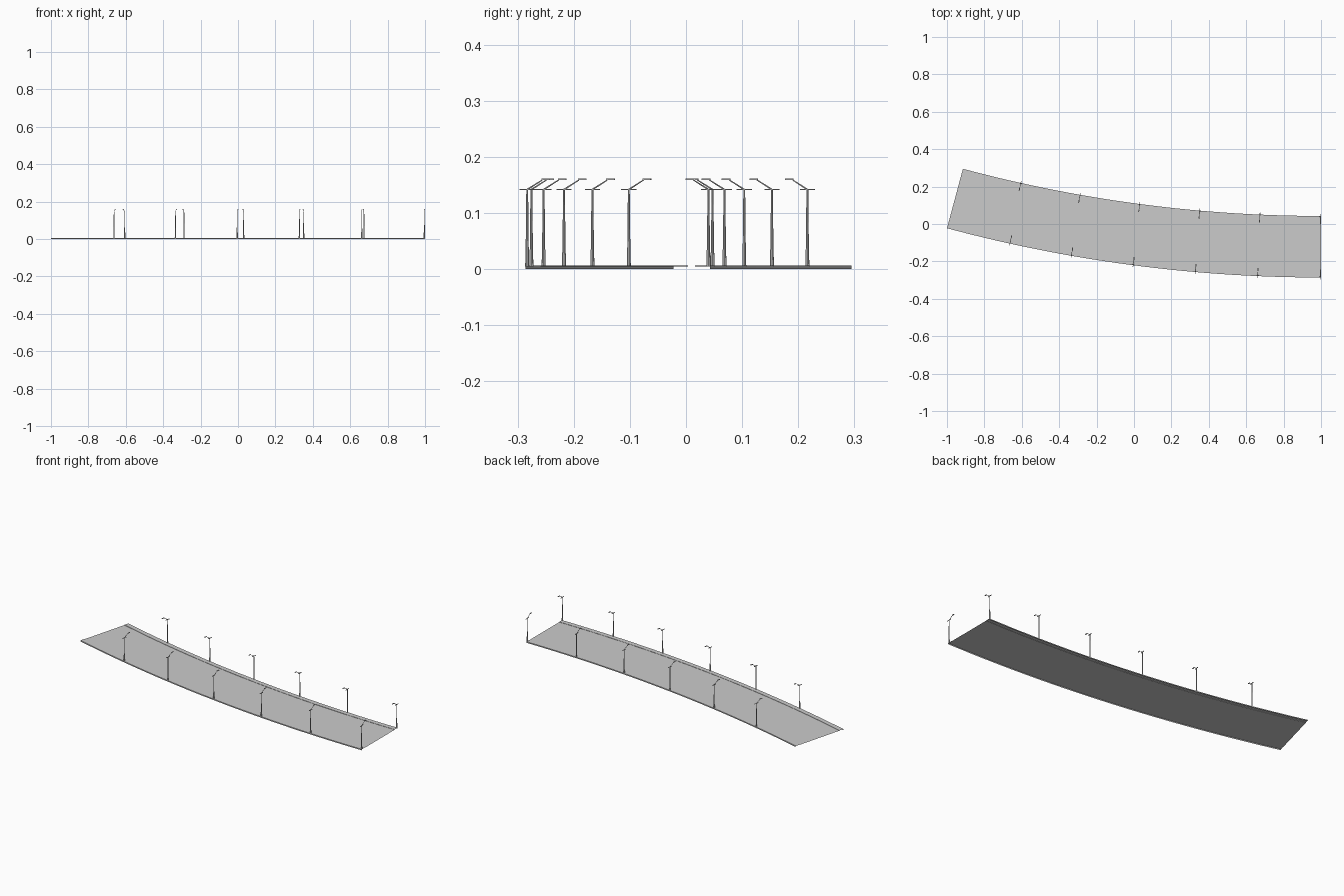
import bpy, bmesh
from math import sin, cos, radians
from mathutils import Vector

if "Cube" in bpy.data.objects:
    bpy.data.objects.remove(bpy.data.objects["Cube"])

R_OUT, R_IN = 7.727, 7.398      # front and back edge radii of the bend
CY = R_OUT - 0.286              # bend centre is at (1, CY)
SWEEP, SEGS = 15.0, 30
WALK = 0.027                    # pavement strip width
Z_WALK, Z_ROAD = 0.0065, 0.005


def bend(deg, r, z):
    a = radians(deg)
    return Vector((1 - r * sin(a), CY - r * cos(a), z))


def finish(name, bm):
    me = bpy.data.meshes.new(name)
    bm.to_mesh(me)
    bm.free()
    ob = bpy.data.objects.new(name, me)
    bpy.context.collection.objects.link(ob)
    return ob


def sweep(name, profile):
    """Sweep an open (radius, z) profile along the bend."""
    bm = bmesh.new()
    rows = [[bm.verts.new(bend(SWEEP * i / SEGS, r, z)) for r, z in profile]
            for i in range(SEGS + 1)]
    for a, b in zip(rows, rows[1:]):
        for j in range(len(profile) - 1):
            bm.faces.new((a[j], a[j + 1], b[j + 1], b[j]))
    return finish(name, bm)


def tube(bm, p, q, r1, r2, sides=8):
    """Tapered rod between two points."""
    d = q - p
    rot = d.to_track_quat('Z', 'Y').to_matrix().to_4x4()
    rot.translation = (p + q) / 2
    bmesh.ops.create_cone(bm, cap_ends=True, segments=sides, radius1=r1,
                          radius2=r2, depth=d.length, matrix=rot)


def box(bm, deg, r, z, length, width, height):
    """Box whose length runs across the road."""
    rad = bend(deg, 1, 0) - bend(deg, 0, 0)
    tan = Vector((-rad.y, rad.x, 0))
    c = bend(deg, r, z)
    vs = bmesh.ops.create_cube(bm, size=1)['verts']
    for v in vs:
        x, y, h = v.co
        v.co = c + rad * x * length + tan * y * width + Vector((0, 0, h * height))


# Road surface and the two raised pavements with outer skirts
sweep("road", [(R_IN + WALK, Z_ROAD), (R_OUT - WALK, Z_ROAD)])
sweep("front_pavement", [(R_OUT - WALK, Z_ROAD), (R_OUT - WALK, Z_WALK),
                         (R_OUT, Z_WALK), (R_OUT, 0)])
sweep("back_pavement", [(R_IN, 0), (R_IN, Z_WALK),
                        (R_IN + WALK, Z_WALK), (R_IN + WALK, Z_ROAD)])


def street_lamp(name, deg, r, inward):
    bm = bmesh.new()
    # base sleeve and tapered pole
    tube(bm, bend(deg, r, 0.005), bend(deg, r, 0.035), 0.0036, 0.003)
    tube(bm, bend(deg, r, 0.035), bend(deg, r, 0.143), 0.0028, 0.0016)
    # short crossbar
    box(bm, deg, r, 0.142, 0.027, 0.003, 0.0025)
    # sloping arm and lamp head over the road
    tube(bm, bend(deg, r, 0.142), bend(deg, r + inward * 0.027, 0.159), 0.0014, 0.001, 6)
    box(bm, deg, r + inward * 0.033, 0.160, 0.015, 0.005, 0.0025)
    finish(name, bm)


# Six lamps along each side
for i in range(6):
    street_lamp(f"front_lamp_{i + 1}", 0.03 + 2.48 * i, R_OUT - 0.003, -1)
    street_lamp(f"back_lamp_{i + 1}", 0.03 + 2.5 * i, R_IN + 0.003, 1)
